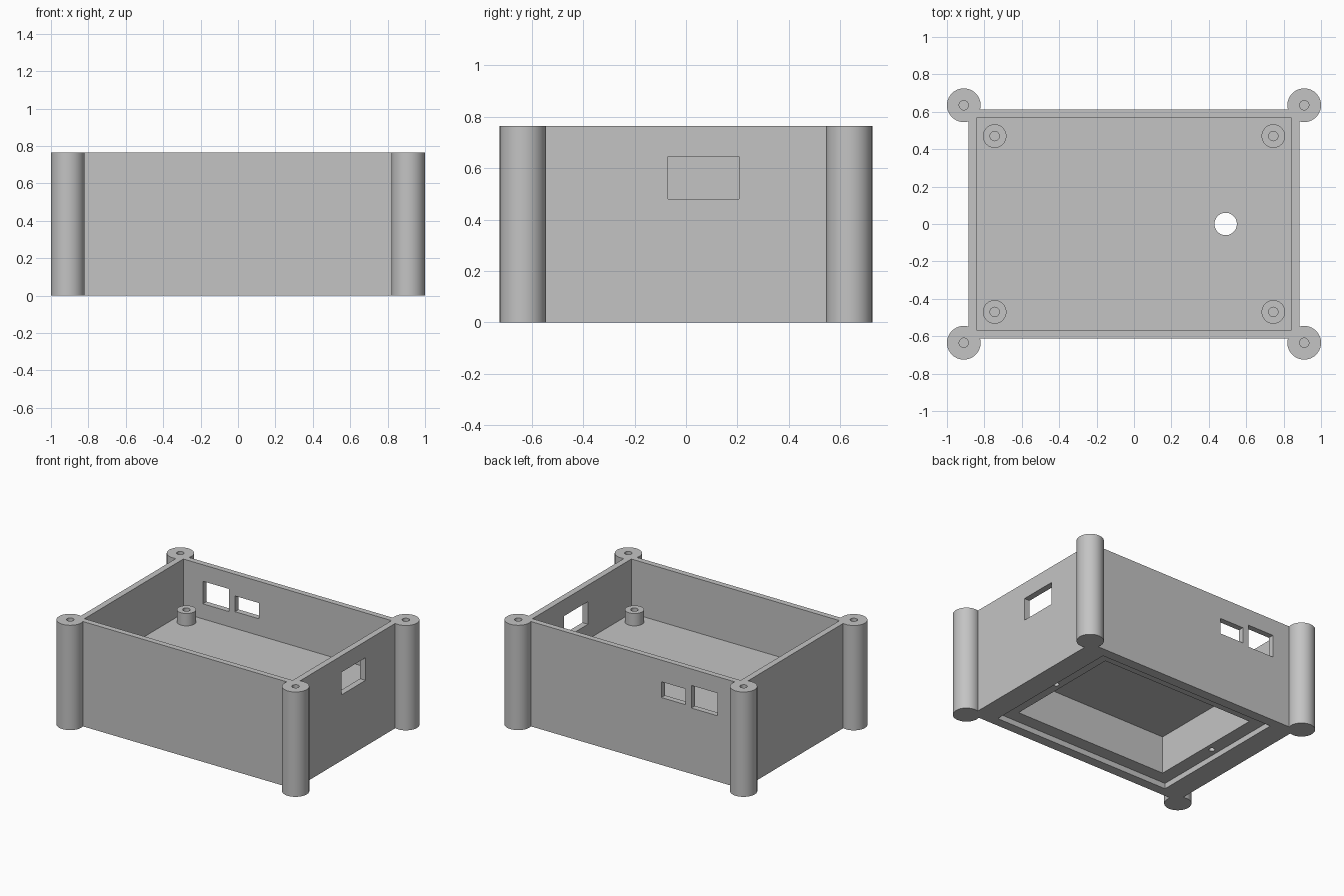
import bpy
from math import radians

cube = bpy.data.objects.get("Cube")
if cube:
    bpy.data.objects.remove(cube, do_unlink=True)

grey = bpy.data.materials.new("plain grey")
grey.use_nodes = True
colour = (0.55, 0.55, 0.55, 1)
grey.diffuse_color = colour
grey.node_tree.nodes["Principled BSDF"].inputs["Base Color"].default_value = colour

HEIGHT, FLOOR = 0.765, 0.37
SIGNS = [(sx, sy) for sx in (-1, 1) for sy in (-1, 1)]


def block(name, x, y, z):
    """Box from (min, max) pairs on each axis."""
    spans = (x, y, z)
    bpy.ops.mesh.primitive_cube_add(size=1, location=[(a + b) / 2 for a, b in spans])
    ob = bpy.context.object
    ob.name = name
    ob.scale = [b - a for a, b in spans]
    bpy.ops.object.transform_apply(location=False, rotation=False, scale=True)
    ob.data.materials.append(grey)
    return ob


def centred(name, hx, hy, z):
    return block(name, (-hx, hx), (-hy, hy), z)


def rod(name, x, y, r, z, sides=48):
    """Upright cylinder between two heights."""
    bpy.ops.mesh.primitive_cylinder_add(vertices=sides, radius=r, depth=z[1] - z[0],
                                        location=(x, y, (z[0] + z[1]) / 2))
    ob = bpy.context.object
    ob.name = name
    ob.data.materials.append(grey)
    return ob


def combine(target, other, operation):
    mod = target.modifiers.new(operation.lower(), 'BOOLEAN')
    mod.operation, mod.solver, mod.object = operation, 'EXACT', other
    bpy.context.view_layer.objects.active = target
    bpy.ops.object.modifier_apply(modifier=mod.name)
    bpy.data.objects.remove(other, do_unlink=True)


# Box shell with round corner posts
case = centred("enclosure_box", 0.885, 0.612, (0, HEIGHT))
for sx, sy in SIGNS:
    combine(case, rod("corner_post", sx * 0.91, sy * 0.635, 0.09, (0, HEIGHT), 64), 'UNION')

# Upper cavity, with standoffs on its floor
combine(case, centred("cavity", 0.84, 0.57, (FLOOR, 1)), 'DIFFERENCE')
for sx, sy in SIGNS:
    combine(case, rod("standoff", sx * 0.745, sy * 0.47, 0.063, (FLOOR - 0.03, 0.46)), 'UNION')

# Lower compartment with a recessed lid ledge
cutters = [
    centred("lid_recess", 0.72, 0.54, (-0.1, 0.04)),
    centred("lower_compartment", 0.62, 0.445, (-0.1, 0.315)),
    rod("cable_hole", 0.49, 0, 0.06, (0.2, 0.6)),
    # Port openings in the right and back walls
    block("side_port", (0.8, 1), (-0.07, 0.207), (0.48, 0.645)),
    block("large_back_port", (-0.683, -0.472), (0.5, 0.8), (0.48, 0.645)),
    block("small_back_port", (-0.424, -0.23), (0.5, 0.8), (0.492, 0.607)),
]

# Screw holes in posts, standoffs and ledge
for sx, sy in SIGNS:
    cutters.append(rod("post_hole", sx * 0.91, sy * 0.635, 0.025, (0.5, 1), 24))
    cutters.append(rod("standoff_hole", sx * 0.745, sy * 0.47, 0.025, (FLOOR, 1), 24))
for sx in (-1, 1):
    cutters.append(rod("ledge_hole", sx * 0.67, 0, 0.02, (-0.1, 0.2), 24))
for cutter in cutters:
    combine(case, cutter, 'DIFFERENCE')

bpy.ops.object.select_all(action='DESELECT')
case.select_set(True)
bpy.context.view_layer.objects.active = case
bpy.ops.object.shade_smooth_by_angle(angle=radians(30))
